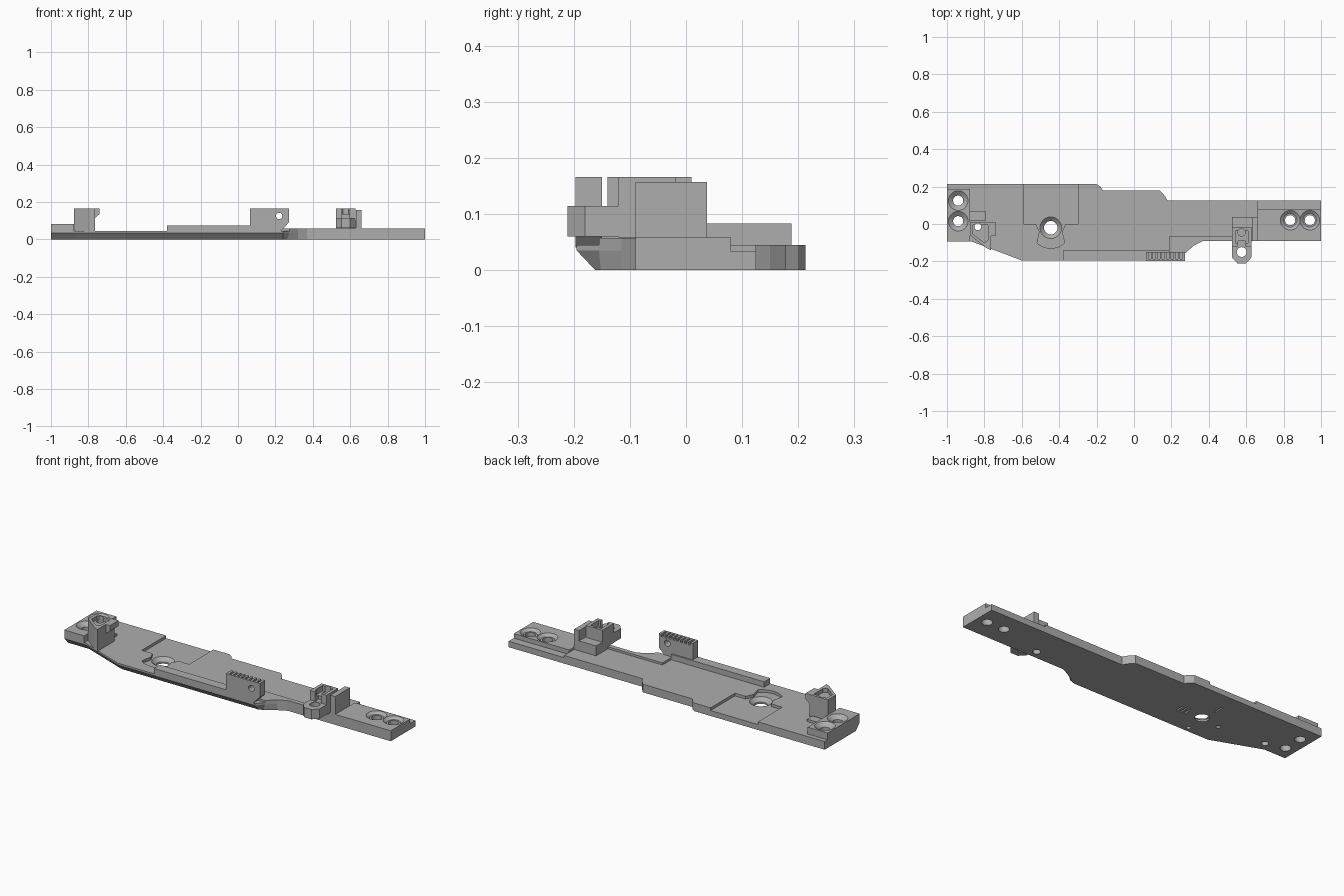
import bpy, bmesh, math
from mathutils import Matrix, Vector

cube = bpy.data.objects.get("Cube")
if cube:
    bpy.data.objects.remove(cube)

grey = bpy.data.materials.new("plain grey")
grey.use_nodes = True
grey.diffuse_color = (0.42, 0.42, 0.42, 1)
grey.node_tree.nodes["Principled BSDF"].inputs["Base Color"].default_value = (0.42, 0.42, 0.42, 1)


def finish(name, bm):
    bmesh.ops.recalc_face_normals(bm, faces=bm.faces)
    me = bpy.data.meshes.new(name)
    bm.to_mesh(me)
    bm.free()
    me.materials.append(grey)
    ob = bpy.data.objects.new(name, me)
    bpy.context.collection.objects.link(ob)
    return ob


def loft(name, loops):
    """Solid through matching closed loops of 3D points."""
    bm = bmesh.new()
    rings = [[bm.verts.new(p) for p in loop] for loop in loops]
    n = len(rings[0])
    bm.faces.new(rings[0])
    bm.faces.new(rings[-1])
    for a, b in zip(rings, rings[1:]):
        for i in range(n):
            j = (i + 1) % n
            bm.faces.new((a[i], a[j], b[j], b[i]))
    return finish(name, bm)


def prism(name, pts, z0, z1):
    return loft(name, [[(x, y, z) for x, y in pts] for z in (z0, z1)])


def prism_y(name, pts, y0, y1):
    return loft(name, [[(x, y, z) for x, z in pts] for y in (y0, y1)])


def box(name, x0, x1, y0, y1, z0, z1):
    return prism(name, [(x0, y0), (x1, y0), (x1, y1), (x0, y1)], z0, z1)


def drill(x, y, r, z0=-0.1, z1=0.3, r_top=None, turn=None):
    bm = bmesh.new()
    bmesh.ops.create_cone(bm, cap_ends=True, segments=28, radius1=r,
                          radius2=r_top or r, depth=z1 - z0)
    m = Matrix.Translation((x, y, (z0 + z1) / 2))
    bmesh.ops.transform(bm, matrix=m @ (turn or Matrix()), verts=bm.verts)
    return finish("drill", bm)


def cut(ob, cutters):
    """Subtract the cutters, then discard them."""
    for c in cutters:
        c.hide_render = True
        m = ob.modifiers.new("cut", 'BOOLEAN')
        m.operation, m.solver, m.object = 'DIFFERENCE', 'EXACT', c
    dg = bpy.context.evaluated_depsgraph_get()
    me = bpy.data.meshes.new_from_object(ob.evaluated_get(dg))
    ob.modifiers.clear()
    ob.data = me
    for c in cutters:
        bpy.data.objects.remove(c)


def countersunk(x, y, top, r=0.027, wide=0.055):
    return [drill(x, y, r), drill(x, y, r, top - 0.02, top + 0.002, wide)]


# Base plate with a bevelled lower front edge
back = [(1, -0.09), (1, 0.125), (0.18, 0.125), (0.165, 0.15), (0.14, 0.178),
        (-0.165, 0.178), (-0.18, 0.2), (-0.2, 0.213), (-1, 0.213)]
front = [(-1, -0.093), (-0.87, -0.093), (-0.6, -0.195), (0.24, -0.195)]
turn = [(0.275, -0.155), (0.32, -0.115), (0.37, -0.09)]
upper = front + turn + back
lower = [(x, y + 0.033) for x, y in front] + [(0.262, -0.152)] + turn[1:] + back
base = loft("base_plate", [[(x, y, z) for x, y in o] for o, z in
                           ((lower, 0), (upper, 0.035), (upper, 0.045))])

# Recess with a rounded pocket around the centre hole
cx, cy = -0.445, -0.02
arc = [(cx + 0.11 * math.sin(a), cy - 0.11 * math.cos(a))
       for a in [math.radians(-42 + 12 * i) for i in range(8)]]
recess = prism("recess", [(-0.59, 0.3), (-0.59, 0), (-0.525, 0), (-0.505, -0.04)] + arc
               + [(-0.385, -0.04), (-0.365, 0), (-0.3, 0), (-0.3, 0.3)], 0.03, 0.2)
cutters = [recess, box("ledge", 0.66, 1.1, 0.08, 0.2, 0.033, 0.2)]
cutters += countersunk(cx, cy, 0.03, 0.036, 0.06)
end_holes = [(-0.94, 0.125), (-0.94, 0.015)]
pad_holes = [(0.835, 0.02), (0.94, 0.02)]
for x, y in end_holes + pad_holes:
    cutters.append(drill(x, y, 0.027))
cutters += [drill(-0.835, -0.015, 0.018), drill(0.575, -0.045, 0.02)]
# Small blind holes and slits in the underside
for x, y in [(-0.455, -0.134), (-0.56, -0.037)]:
    cutters.append(drill(x, y, 0.011, -0.1, 0.012))
for x, y in [(-0.455, 0.09), (-0.35, -0.02), (-0.327, -0.02), (-0.304, -0.02)]:
    cutters.append(box("slit", x - 0.004, x + 0.004, y - 0.025, y + 0.025, -0.1, 0.01))
cut(base, cutters)

# Raised pads at both ends
left_pad = box("left_end_pad", -1, -0.878, -0.093, 0.188, 0.04, 0.083)
cut(left_pad, [c for x, y in end_holes for c in countersunk(x, y, 0.083)])
right_pad = box("right_end_pad", 0.66, 1, -0.09, 0.08, 0.03, 0.058)
cut(right_pad, [c for x, y in pad_holes for c in countersunk(x, y, 0.058)])
box("left_small_ledge", -0.88, -0.79, 0.02, 0.068, 0.04, 0.058)

# Raised front strips
box("front_rail", -0.38, 0.19, -0.195, -0.142, 0.04, 0.075)
prism("front_shoulder", [(0.19, -0.155)] + turn + [(0.66, -0.09), (0.66, -0.065), (0.19, -0.065)],
      0.04, 0.057)

# Toothed upright bracket
bracket = prism_y("toothed_bracket", [(0.063, 0.04), (0.225, 0.04), (0.272, 0.09),
                                      (0.272, 0.166), (0.063, 0.166)], -0.197, -0.15)
teeth = [box("groove", x, x + 0.012, -0.188, -0.1, 0.152, 0.3)
         for x in [0.078 + 0.024 * i for i in range(8)]]
cut(bracket, teeth + [drill(0.22, -0.17, 0.017, 0.025, 0.225,
                            turn=Matrix.Rotation(math.pi / 2, 4, 'X'))])

# Left post with an overhanging lip and a hollow top
post = prism("left_post", [(-0.877, -0.06), (-0.877, 0.01), (-0.765, 0.01),
                           (-0.765, -0.14), (-0.79, -0.128)], 0.04, 0.166)
cut(post, [drill(-0.835, -0.015, 0.018),
           prism("hollow", [(-0.86, -0.055), (-0.86, -0.005), (-0.78, -0.005),
                            (-0.78, -0.085), (-0.8, -0.1)], 0.145, 0.3)])
prism_y("left_post_lip", [(-0.77, 0.11), (-0.74, 0.135), (-0.74, 0.166), (-0.77, 0.166)],
        -0.065, 0.01)

# Right post: hollow block, step and upright fin
block = box("right_post", 0.525, 0.627, -0.12, -0.018, 0.058, 0.166)
cut(block, [drill(0.575, -0.045, 0.02),
            box("hollow", 0.543, 0.609, -0.102, -0.034, 0.135, 0.3),
            box("front_slot", 0.556, 0.596, -0.2, -0.09, 0.115, 0.3)])
box("right_post_foot", 0.525, 0.63, -0.09, -0.02, 0.03, 0.06)
box("right_post_step", 0.525, 0.635, -0.02, 0.037, 0.04, 0.1)
box("right_post_fin", 0.63, 0.66, -0.09, 0.037, 0.04, 0.157)

# Overhanging tab with clipped corners
tab = prism("front_tab", [(0.525, -0.1), (0.525, -0.18), (0.553, -0.211), (0.598, -0.211),
                          (0.627, -0.18), (0.627, -0.1)], 0.06, 0.114)
cut(tab, [drill(0.576, -0.15, 0.026)])
